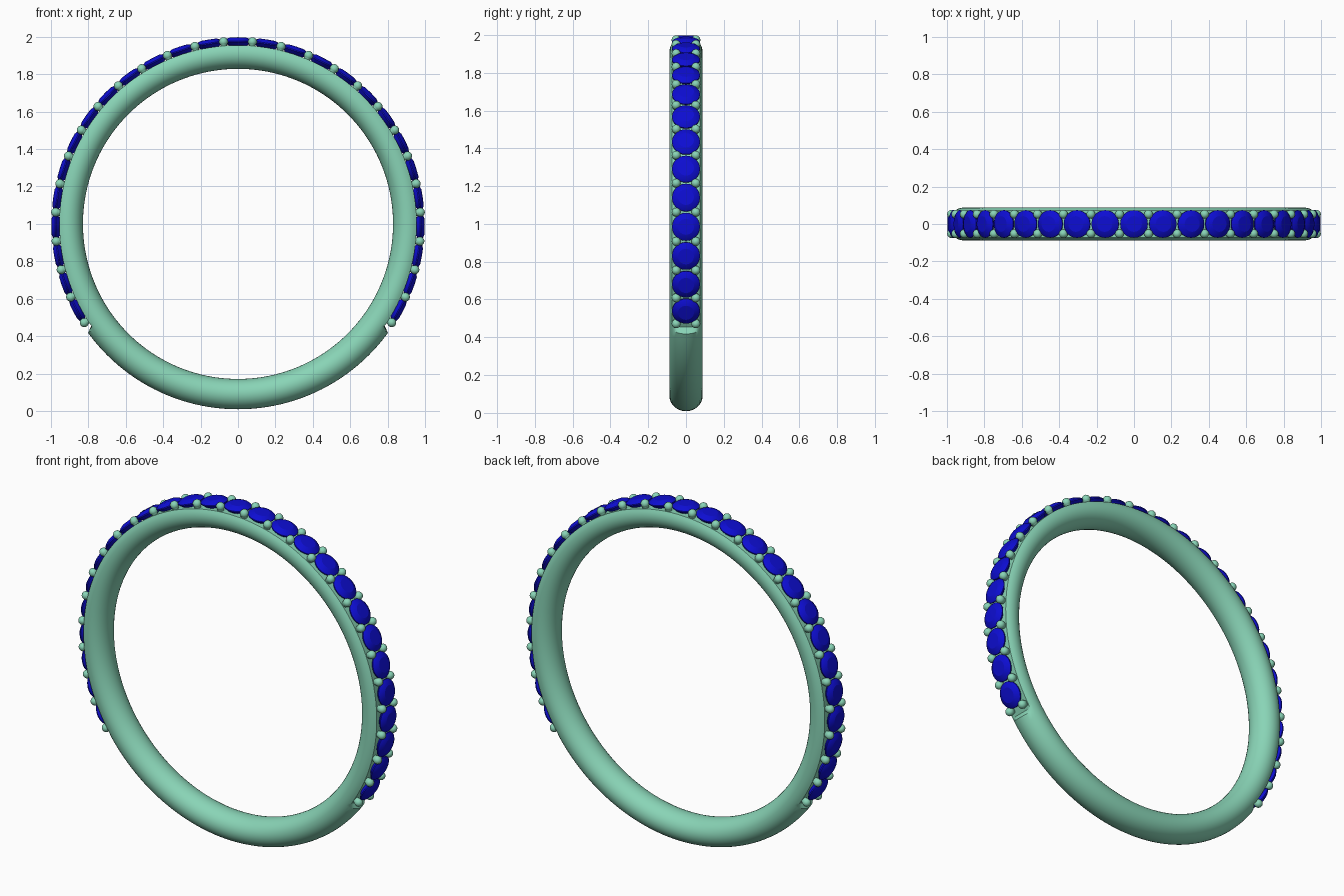
import bpy, bmesh, math
from mathutils import Matrix, Vector

if "Cube" in bpy.data.objects:
    bpy.data.objects.remove(bpy.data.objects["Cube"])

STEP = math.radians(9.09)      # spacing of stones around the ring
CENTRE = Vector((0, 0, 1))
N_STONES = 27


def material(name, col):
    m = bpy.data.materials.new(name)
    m.diffuse_color = (*col, 1)
    m.use_nodes = True
    m.node_tree.nodes["Principled BSDF"].inputs["Base Color"].default_value = m.diffuse_color
    return m


metal = material("green_metal", (0.25, 0.66, 0.47))
gem = material("blue_gem", (0.004, 0.004, 0.65))


def finish(name, bm, mat, angle):
    bmesh.ops.recalc_face_normals(bm, faces=bm.faces)
    me = bpy.data.meshes.new(name)
    bm.to_mesh(me)
    bm.free()
    ob = bpy.data.objects.new(name, me)
    bpy.context.collection.objects.link(ob)
    me.materials.append(mat)
    bpy.context.view_layer.objects.active = ob
    ob.select_set(True)
    bpy.ops.object.shade_smooth_by_angle(angle=math.radians(angle))
    ob.select_set(False)
    return ob


def frame(a):
    """Ring frame at angle a from the top: local z points outward, y stays y."""
    return Matrix.Translation(CENTRE) @ Matrix.Rotation(a, 4, 'Y')


def lathe(bm, profile, n, mat):
    """Revolve (radius, height) points about local z; ends close to a point."""
    rings = []
    for r, h in profile:
        k = n if r > 0 else 1
        rings.append([bm.verts.new(mat @ Vector((r * math.cos(2 * math.pi * i / n),
                      r * math.sin(2 * math.pi * i / n), h))) for i in range(k)])
    for a, b in zip(rings, rings[1:]):
        for i in range(n):
            j = (i + 1) % n
            vs = [a[i % len(a)], a[j % len(a)], b[j % len(b)], b[i % len(b)]]
            bm.faces.new(list(dict.fromkeys(vs)))


# Band: oval section swept round, with a flat seat cut under the stones
bm = bmesh.new()
cut = 126.0
stations = [(-cut + 2 * cut * i / 112, 0.955) for i in range(113)]
stations[0], stations[-1] = (-cut + 1.2, 0.955), (cut - 1.2, 0.955)
stations += [(cut + (360 - 2 * cut) * i / 48, 2.0) for i in range(49)]
loops = []
for deg, limit in stations:
    m = frame(math.radians(deg))
    loop = []
    for i in range(32):
        t = 2 * math.pi * i / 32
        loop.append(bm.verts.new(m @ Vector((0, 0.088 * math.cos(t),
                    min(limit, 0.91 + 0.081 * math.sin(t))))))
    loops.append(loop)
for a, b in zip(loops, loops[1:] + loops[:1]):
    for i in range(32):
        j = (i + 1) % 32
        bm.faces.new((a[i], a[j], b[j], b[i]))
finish("band", bm, metal, 35)

# Stones: round cut gems with table, crown, girdle and pavilion
bm = bmesh.new()
gem_profile = [(0, 0.998), (0.042, 0.997), (0.062, 0.989), (0.074, 0.979),
               (0.074, 0.973), (0.058, 0.96), (0, 0.92)]
for k in range(N_STONES):
    lathe(bm, gem_profile, 24, frame((k - (N_STONES - 1) / 2) * STEP))
finish("stones", bm, gem, 20)

# Prongs: a pair of round-headed posts between neighbouring stones
bm = bmesh.new()
R = 0.024
post = [(0, 0.93), (0.018, 0.93), (0.018, 0.962)]
post += [(R * math.cos(t), 0.977 + R * math.sin(t))
         for t in [math.radians(d) for d in (-30, -10, 10, 30, 50, 70)]]
post += [(0, 0.977 + R)]
for k in range(N_STONES + 1):
    for side in (-1, 1):
        m = frame((k - N_STONES / 2) * STEP) @ Matrix.Translation((0, side * 0.052, 0))
        lathe(bm, post, 12, m)
finish("prongs", bm, metal, 50)
